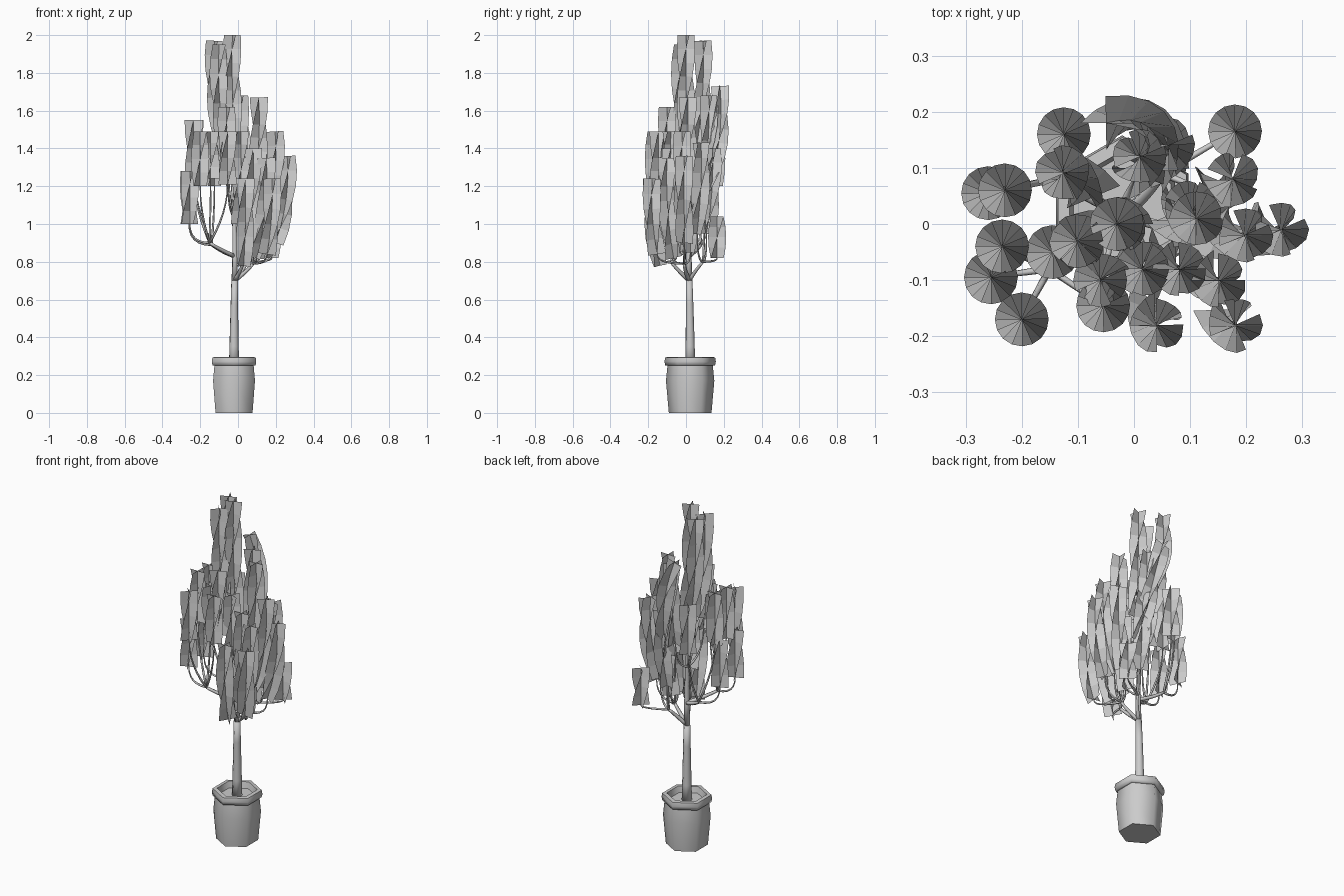
import bpy, bmesh
from math import pi, cos, sin
from mathutils import Vector as V

if "Cube" in bpy.data.objects:
    bpy.data.objects.remove(bpy.data.objects["Cube"])

PX, PY = -0.021, 0.022          # pot and trunk axis


def finish(name, bm, smooth):
    me = bpy.data.meshes.new(name)
    bm.to_mesh(me)
    bm.free()
    ob = bpy.data.objects.new(name, me)
    bpy.context.collection.objects.link(ob)
    for p in me.polygons:
        p.use_smooth = smooth
    return ob


def skin(name, rings):
    """Join rings of points into a closed, smooth body."""
    bm = bmesh.new()
    rings = [[bm.verts.new(p) for p in ring] for ring in rings]
    n = len(rings[0])
    for a, b in zip(rings, rings[1:]):
        for i in range(n):
            j = (i + 1) % n
            bm.faces.new((a[i], a[j], b[j], b[i]))
    bm.faces.new(rings[0][::-1])
    bm.faces.new(rings[-1])
    bmesh.ops.recalc_face_normals(bm, faces=bm.faces)
    return finish(name, bm, True)


def tube(name, pts, r0, r1, sides=6):
    rings = []
    n = len(pts) - 1
    for k, p in enumerate(pts):
        t = (pts[min(k + 1, n)] - pts[max(k - 1, 0)]).normalized()
        u = t.cross(V((0.3, 0.95, 0))).normalized()
        w = t.cross(u)
        r = r0 + (r1 - r0) * k / n
        angles = [2 * pi * i / sides for i in range(sides)]
        rings.append([p + r * (u * cos(a) + w * sin(a)) for a in angles])
    return skin(name, rings)


def bezier(a, b, c, n):
    return [a * (1 - t) ** 2 + b * 2 * t * (1 - t) + c * t * t for t in [k / n for k in range(n + 1)]]


def foliage(name, pts, r, start):
    """Two crossed ribbons twisting along a path."""
    bm = bmesh.new()
    n = len(pts) - 1
    for fin in range(2):
        prev = None
        for k, p in enumerate(pts):
            t = (pts[min(k + 1, n)] - pts[max(k - 1, 0)]).normalized()
            u = V((0, 1, 0)).cross(t).normalized()
            w = t.cross(u)
            a = start + fin * pi / 2 + k * pi / 8
            d = (u * cos(a) + w * sin(a)) * r
            row = [bm.verts.new(q) for q in (p - d, p, p + d)]
            if prev:
                bm.faces.new((prev[0], prev[1], row[1], row[0]))
                bm.faces.new((prev[1], prev[2], row[2], row[1]))
            prev = row
    return finish(name, bm, False)


# Hexagonal pot with a thick rim and a recessed soil surface
profile = [(0.113, 0), (0.128, 0.17), (0.12, 0.25), (0.132, 0.252),
           (0.136, 0.272), (0.132, 0.294), (0.108, 0.296), (0.1, 0.26)]
pot = skin("pot", [[V((PX + r * sin(pi / 3 * i), PY + r * cos(pi / 3 * i), z)) for i in range(6)]
                   for r, z in profile])
bpy.context.view_layer.objects.active = pot
pot.select_set(True)
bpy.ops.object.shade_smooth_by_angle(angle=1.3)

# Trunk, and its thinner continuation through the crown
fork = V((-0.018, 0.017, 0.7))
tube("trunk", bezier(V((PX, PY, 0.25)), V((PX, PY, 0.45)), fork, 4), 0.028, 0.018, 8)
tube("leader", bezier(fork, V((-0.01, 0.01, 1)), V((-0.04, 0.03, 1.35)), 5), 0.017, 0.006)

# Limb ends that the twigs grow from
hubs = {"left_front": V((-0.15, -0.08, 0.9)), "left_back": V((-0.14, 0.08, 0.89)),
        "right": V((0.08, -0.01, 0.79)), "front": V((0.03, -0.08, 0.80)),
        "back": V((0.05, 0.09, 0.80)), "centre": V((-0.03, 0.02, 1.05))}
for key, h in hubs.items():
    if key != "centre":
        start = V((fork.x, fork.y, 0.83 if "left" in key else 0.7))
        tube("limb_" + key, bezier(start, V((h.x * 0.6, h.y * 0.6, h.z - 0.04)), h, 5), 0.012, 0.008)

# Foliage columns per limb: x, y, top height, length
columns = {
    "centre": [(-0.03, 0, 2, 0.66), (-0.125, 0.09, 1.97, 0.6), (-0.1, -0.03, 1.95, 0.62),
               (0.01, 0.12, 1.68, 0.48), (-0.06, -0.1, 1.62, 0.38)],
    "left_front": [(-0.235, -0.04, 1.55, 0.3), (-0.255, -0.095, 1.28, 0.28), (-0.2, -0.17, 1.49, 0.29),
                   (-0.145, -0.05, 1.49, 0.25), (-0.055, -0.145, 1.49, 0.28)],
    "left_back": [(-0.23, 0.06, 1.55, 0.3), (-0.26, 0.055, 1.28, 0.28), (-0.125, 0.16, 1.49, 0.29)],
    "front": [(0.015, -0.08, 1.49, 0.49), (0.08, -0.08, 1.4, 0.55), (0.04, -0.18, 1.24, 0.46)],
    "right": [(0.11, 0.01, 1.67, 0.57), (0.15, -0.1, 1.35, 0.53), (0.196, -0.02, 1.49, 0.54),
              (0.26, -0.01, 1.36, 0.46), (0.18, -0.18, 1.24, 0.4), (0.1, 0.03, 1.3, 0.45)],
    "back": [(-0.05, 0.18, 1.73, 0.6), (0.175, 0.08, 1.43, 0.48), (0.18, 0.165, 1.04, 0.22),
             (0.06, 0.14, 1.4, 0.45)],
}
for hub, group in columns.items():
    h = hubs[hub]
    for i, (x, y, z, length) in enumerate(group):
        # Long columns bow outward, then lean in toward the trunk at the bottom
        lean = max(0, length - 0.3)
        pull, bow = 1 - 1.5 * lean, 1 + 0.5 * lean
        top, bend = V((x, y, z)), V((x * bow, y * bow, z - length / 2))
        bottom = V((x * pull, y * pull, z - length))
        if hub == "back" and i == 0:      # this one sweeps around the back
            bottom.x, bend.x = 0.05, 0.05
        path = bezier(bottom, bend, top, max(4, round(length / 0.075)))
        foliage(f"foliage_{hub}_{i + 1}", path, 0.048, i * 0.4)
        # Twig from the limb up into the foliage
        sweep = V((bottom.x, bottom.y, max(h.z, bottom.z - 0.15)))
        tube(f"twig_{hub}_{i + 1}", bezier(h, sweep, bottom, 6), 0.007, 0.003, 5)
